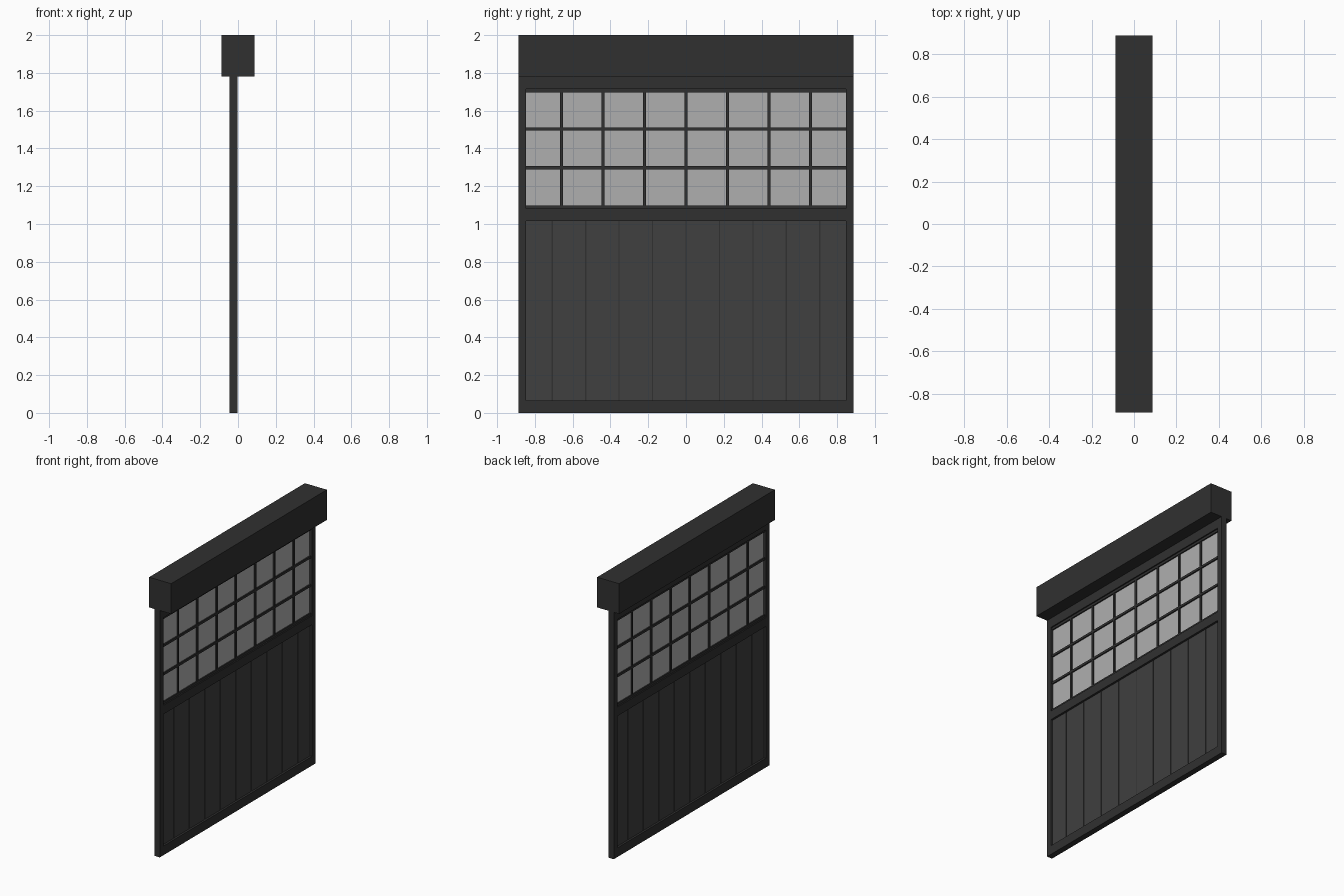
import bpy

if "Cube" in bpy.data.objects:
    bpy.data.objects.remove(bpy.data.objects["Cube"])


def material(name, value, alpha=1.0):
    m = bpy.data.materials.new(name)
    m.diffuse_color = (value, value, value, alpha)
    m.use_nodes = True
    m.node_tree.nodes["Principled BSDF"].inputs["Base Color"].default_value = m.diffuse_color
    return m


FRAME = material("dark_frame", 0.03)
BOARD = material("dark_board", 0.05)
PANE = material("pale_pane", 0.43, 0.9)


def box(name, x, y, z, mat):
    """Axis-aligned box from (min, max) pairs."""
    bpy.ops.mesh.primitive_cube_add(
        size=1, location=[sum(r) / 2 for r in (x, y, z)])
    ob = bpy.context.object
    ob.name = name
    ob.scale = [r[1] - r[0] for r in (x, y, z)]
    bpy.ops.object.transform_apply(location=False, rotation=False, scale=True)
    ob.data.materials.append(mat)
    return ob


HALF = 0.888          # half width of the door
INNER = 0.848         # inner edge of the stiles
XC = -0.024           # centre plane of the door leaf
LEAF = (-0.045, -0.003)


def around(c, half):
    return (c - half, c + half)


# Header box covering the rail
box("header_box", (-0.088, 0.088), (-HALF, HALF), (1.782, 2.0), FRAME)

# Outer frame: two stiles and three rails
for side, name in ((-1, "front_stile"), (1, "back_stile")):
    box(name, LEAF, sorted((side * INNER, side * HALF)), (0, 1.782), FRAME)
for name, z in (("bottom_rail", (0, 0.066)), ("middle_rail", (1.017, 1.082)),
                ("top_rail", (1.714, 1.782))):
    box(name, LEAF, (-INNER, INNER), z, FRAME)

# Lower boards with narrow grooves between them
STEP = 0.177
for i in range(10):
    y0 = max(-INNER, (i - 5) * STEP + 0.003)
    y1 = min(INNER, (i - 4) * STEP - 0.003)
    box("board", around(XC, 0.006), (y0, y1), (0.066, 1.017), BOARD)
box("board_backing", around(XC, 0.003), (-INNER, INNER), (0.066, 1.017), FRAME)

# Window pane
box("window_pane", around(XC, 0.003), (-INNER, INNER), (1.082, 1.714), PANE)

# Window lattice
for i in range(-3, 4):
    box("upright_bar", around(XC, 0.011), around(i * 0.22, 0.008),
        (1.082, 1.714), FRAME)
for z in ((1.082, 1.099), (1.289, 1.306), (1.494, 1.511), (1.697, 1.714)):
    box("cross_bar", around(XC, 0.012), (-INNER, INNER), z, FRAME)
